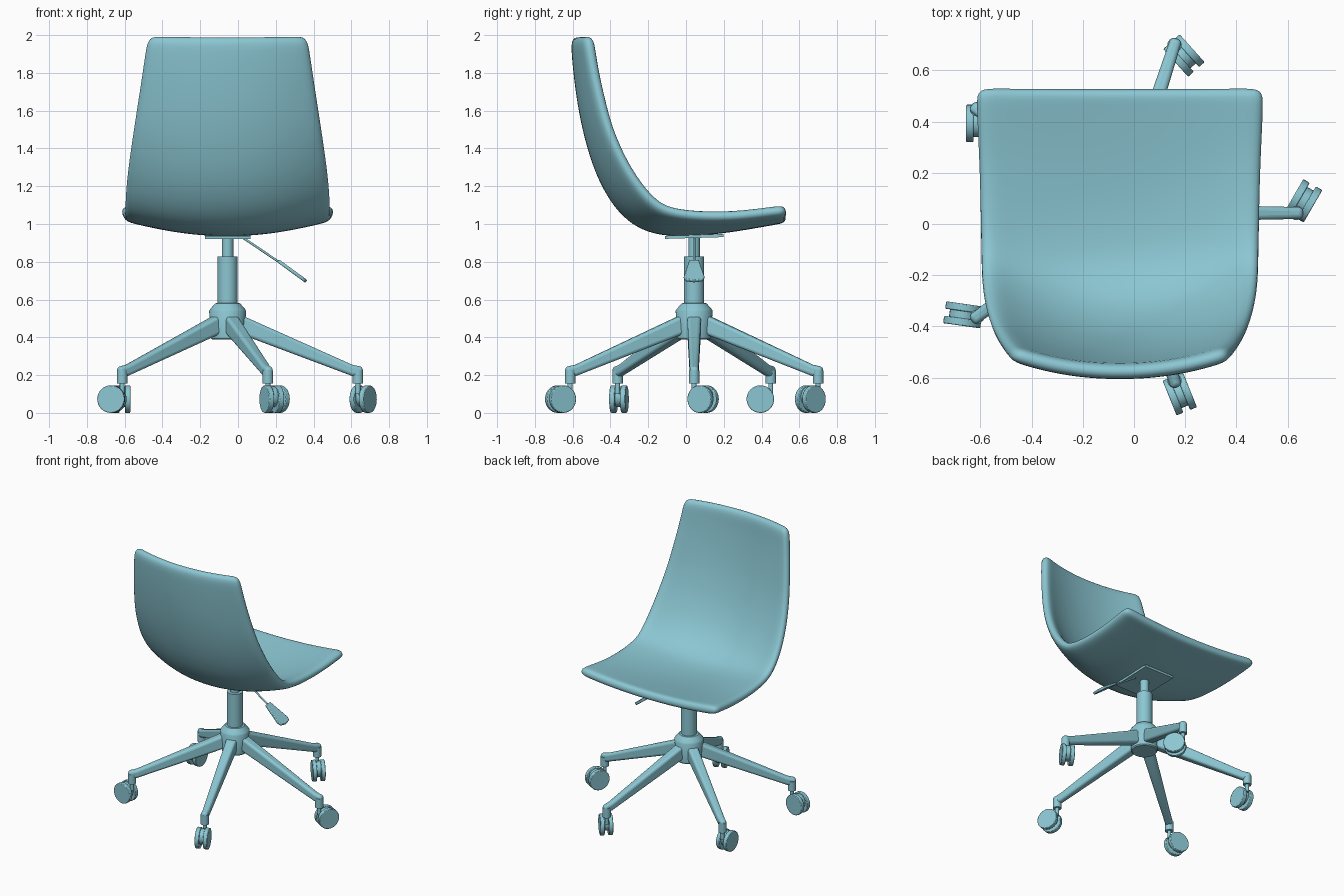
import bpy, bmesh, math
from mathutils import Vector, Matrix

if "Cube" in bpy.data.objects:
    bpy.data.objects.remove(bpy.data.objects["Cube"], do_unlink=True)

teal = bpy.data.materials.new("pale teal")
teal.use_nodes = True
COLOUR = (0.26, 0.57, 0.65, 1)
teal.diffuse_color = COLOUR
teal.node_tree.nodes["Principled BSDF"].inputs["Base Color"].default_value = COLOUR

CX, CY = -0.055, 0.043   # column axis


def finish(name, bm, angle=35):
    bmesh.ops.recalc_face_normals(bm, faces=bm.faces[:])
    mesh = bpy.data.meshes.new(name)
    bm.to_mesh(mesh)
    bm.free()
    mesh.materials.append(teal)
    ob = bpy.data.objects.new(name, mesh)
    bpy.context.collection.objects.link(ob)
    bpy.ops.object.select_all(action='DESELECT')
    ob.select_set(True)
    bpy.context.view_layer.objects.active = ob
    bpy.ops.object.shade_smooth_by_angle(angle=math.radians(angle))
    return ob


def lathe(name, profile, steps=40):
    """Spin an (r, z) profile round the column axis, with closed ends."""
    bm = bmesh.new()
    rings = [[bm.verts.new((CX + r * math.cos(a), CY + r * math.sin(a), z))
              for a in (math.tau * i / steps for i in range(steps))] for r, z in profile]
    for low, high in zip(rings, rings[1:]):
        for i in range(steps):
            j = (i + 1) % steps
            bm.faces.new((low[i], low[j], high[j], high[i]))
    bm.faces.new(rings[0])
    bm.faces.new(rings[-1])
    return finish(name, bm)


def add_rod(bm, start, end, radius, steps=24):
    start, end = Vector(start), Vector(end)
    turn = (end - start).to_track_quat('Z', 'Y').to_matrix().to_4x4()
    bmesh.ops.create_cone(bm, cap_ends=True, segments=steps, radius1=radius, radius2=radius,
                          depth=(end - start).length,
                          matrix=Matrix.Translation((start + end) / 2) @ turn)


def bevel(ob, width, segments=3):
    mod = ob.modifiers.new("rounding", 'BEVEL')
    mod.width, mod.segments, mod.limit_method = width, segments, 'ANGLE'
    mod.angle_limit = math.radians(40)


# Seat shell: each station is y, z of the underside, half width, side curl
stations = [
    (-0.61, 1.99, 0.43, 0.07), (-0.606, 1.90, 0.446, 0.08), (-0.595, 1.78, 0.463, 0.09),
    (-0.575, 1.63, 0.486, 0.105), (-0.545, 1.48, 0.508, 0.115), (-0.50, 1.32, 0.53, 0.135),
    (-0.44, 1.18, 0.545, 0.15), (-0.36, 1.06, 0.553, 0.155), (-0.26, 0.977, 0.555, 0.145),
    (-0.14, 0.938, 0.555, 0.115), (0.0, 0.933, 0.556, 0.092), (0.14, 0.943, 0.557, 0.072),
    (0.28, 0.962, 0.56, 0.055), (0.40, 0.983, 0.565, 0.046), (0.48, 0.997, 0.567, 0.042),
    (0.535, 1.008, 0.565, 0.035)]
ACROSS = 12
bm = bmesh.new()
rows = []
for k, (y, z, half, curl) in enumerate(stations):
    before, after = stations[max(k - 1, 0)], stations[min(k + 1, len(stations) - 1)]
    tangent = Vector((0, after[0] - before[0], after[1] - before[1])).normalized()
    up = Vector((0, -tangent.z, tangent.y))
    if k == len(stations) - 1:
        up = Vector((0, 0, 1))
    row = []
    for i in range(ACROSS + 1):
        u = 2 * i / ACROSS - 1
        row.append(bm.verts.new(Vector((CX + half * u, y, z)) + up * curl * abs(u) ** 2.1))
    rows.append(row)
for a, b in zip(rows, rows[1:]):
    for i in range(ACROSS):
        bm.faces.new((a[i], a[i + 1], b[i + 1], b[i]))
seat = finish("seat_shell", bm, 180)
# Make the shell grow inward, towards the sitter
if seat.data.polygons[ACROSS * 10 + 6].normal.z > 0:
    seat.data.flip_normals()
solid = seat.modifiers.new("thickness", 'SOLIDIFY')
solid.thickness, solid.offset = 0.063, -1
smooth = seat.modifiers.new("smooth", 'SUBSURF')
smooth.levels = smooth.render_levels = 2

# Mounting plate under the seat
bm = bmesh.new()
bmesh.ops.create_cube(bm, size=1, matrix=Matrix.Translation((CX, CY, 0.934))
                      @ Matrix.Rotation(0.03, 4, 'X') @ Matrix.Diagonal((0.24, 0.31, 0.016, 1)))
finish("mounting_plate", bm)

# Gas column and hub
lathe("column_piston", [(0.03, 0.8), (0.03, 0.935)])
lathe("column_sleeve", [(0.053, 0.55), (0.053, 0.827)])
lathe("base_hub", [(0.082, 0.388), (0.088, 0.395), (0.098, 0.54), (0.092, 0.55),
                   (0.066, 0.58), (0.05, 0.582)])

# Height lever: thin rod and a rounded paddle
bm = bmesh.new()
add_rod(bm, (0.0, CY, 0.945), (0.23, CY, 0.79), 0.006, 12)
finish("lever_rod", bm)
bm = bmesh.new()
outline = [(-0.09, -0.025), (0.06, -0.055), (0.085, -0.045), (0.095, 0),
           (0.085, 0.045), (0.06, 0.055), (-0.09, 0.025)]
slope = Matrix.Translation((0.285, CY, 0.752)) @ Matrix.Rotation(0.63, 4, 'Y')
bottom = bm.faces.new([bm.verts.new((x, y, -0.009)) for x, y in outline])
top = bmesh.ops.extrude_face_region(bm, geom=[bottom])["geom"]
bmesh.ops.translate(bm, vec=(0, 0, 0.018), verts=[v for v in top if isinstance(v, bmesh.types.BMVert)])
bmesh.ops.transform(bm, matrix=slope, verts=bm.verts[:])
bevel(finish("lever_paddle", bm), 0.005, 2)

# Five legs, each with a swivelled twin-wheel caster
REACH = 0.69
swivels = [60, 312, 270, 172, 292]
for n, swivel in enumerate(swivels):
    turn = Matrix.Translation((CX, CY, 0)) @ Matrix.Rotation(math.tau * n / 5, 4, 'Z')
    # Tapered arm: distance, half width, bottom, top
    bm = bmesh.new()
    rings = []
    for d, w, low, high in [(0.05, 0.036, 0.425, 0.53), (0.10, 0.036, 0.405, 0.505),
                            (REACH - 0.03, 0.024, 0.195, 0.255), (REACH + 0.026, 0.022, 0.19, 0.243)]:
        rings.append([bm.verts.new((d, s * w, z)) for s, z in
                      ((-1, low), (1, low), (1, high), (-1, high))])
    for a, b in zip(rings, rings[1:]):
        for i in range(4):
            j = (i + 1) % 4
            bm.faces.new((a[i], a[j], b[j], b[i]))
    bm.faces.new(rings[0])
    bm.faces.new(rings[-1])
    bmesh.ops.transform(bm, matrix=turn, verts=bm.verts[:])
    bevel(finish(f"leg_{n + 1}", bm), 0.017, 4)

    tip = turn @ Vector((REACH, 0, 0))
    place = Matrix.Translation(tip) @ Matrix.Rotation(math.radians(swivel), 4, 'Z')
    # Stem and fork body
    bm = bmesh.new()
    add_rod(bm, (0, 0, 0.155), (0, 0, 0.225), 0.028)
    add_rod(bm, (0, 0, 0.10), (0, 0, 0.16), 0.013, 16)
    add_rod(bm, (0.055, -0.017, 0.085), (0.055, 0.017, 0.085), 0.054)
    bmesh.ops.transform(bm, matrix=place, verts=bm.verts[:])
    finish(f"caster_fork_{n + 1}", bm)
    # Twin wheels
    bm = bmesh.new()
    for side in (-1, 1):
        add_rod(bm, (0.055, side * 0.014, 0.073), (0.055, side * 0.043, 0.073), 0.073, 32)
    bmesh.ops.transform(bm, matrix=place, verts=bm.verts[:])
    bevel(finish(f"caster_wheels_{n + 1}", bm), 0.004, 2)
